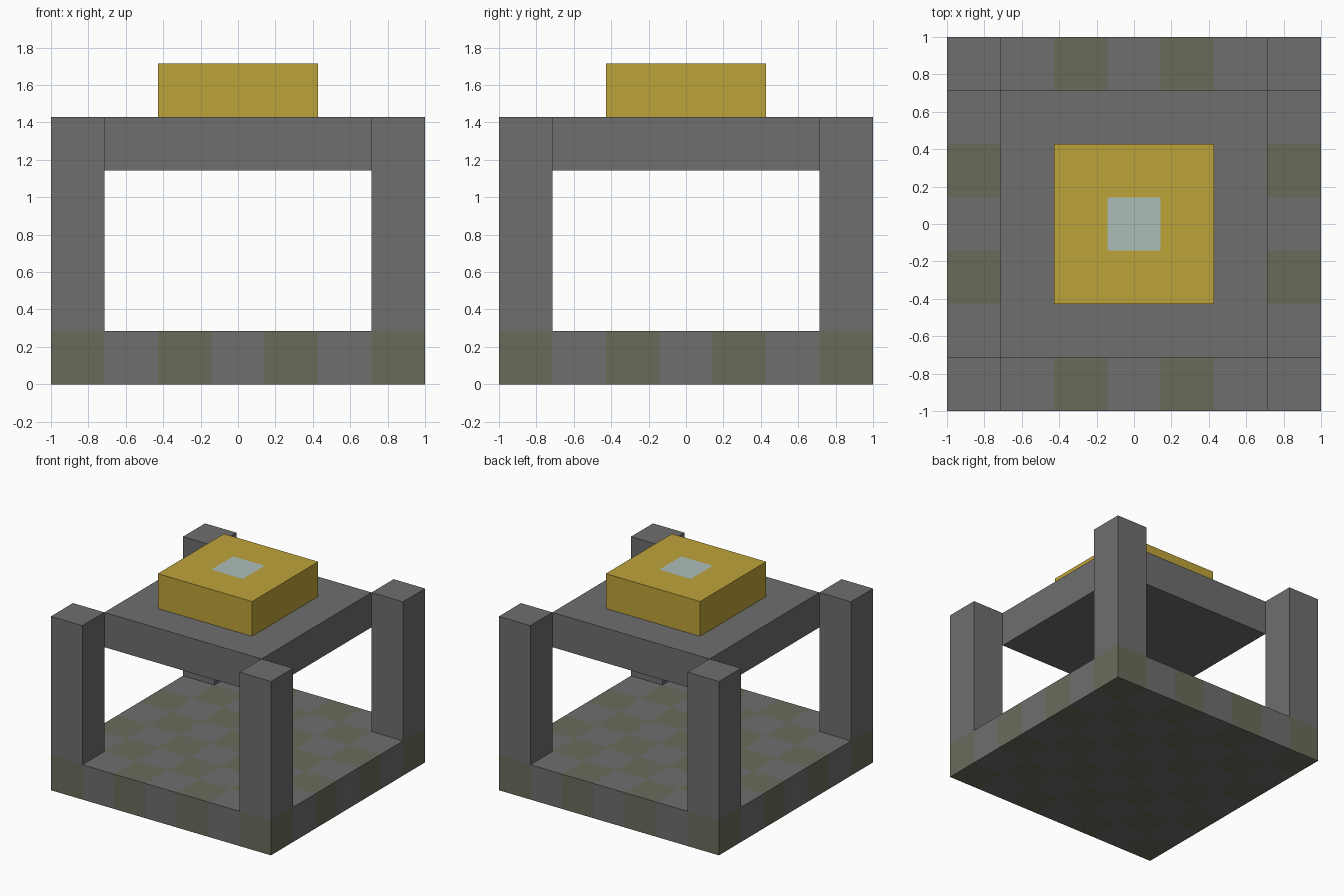
import bpy
import bmesh
from math import floor
from mathutils import Matrix, Vector

if "Cube" in bpy.data.objects:
    bpy.data.objects.remove(bpy.data.objects["Cube"], do_unlink=True)

U = 2 / 7  # one block of the model


def material(name, r, g, b):
    mat = bpy.data.materials.new(name)
    mat.use_nodes = True
    mat.diffuse_color = (r, g, b, 1)
    mat.node_tree.nodes["Principled BSDF"].inputs["Base Color"].default_value = (r, g, b, 1)
    return mat


stone = material("grey stone", 0.156, 0.156, 0.156)
moss = material("mossy stone", 0.138, 0.150, 0.102)
gold = material("gold", 0.515, 0.366, 0.041)
crystal = material("pale blue crystal", 0.413, 0.515, 0.485)


def slab(name, cells, height, bottom, mats, centre=(0, 0), rule=None):
    """Square box; with a rule its faces are cut into block cells and coloured by cell."""
    bm = bmesh.new()
    size = cells * U
    place = Matrix.Translation((*centre, bottom + height / 2)) @ Matrix.Diagonal((size, size, height, 1))
    bmesh.ops.create_cube(bm, size=1, matrix=place)
    if rule:
        for axis in (Vector((1, 0, 0)), Vector((0, 1, 0))):
            for k in range(1, cells):
                bmesh.ops.bisect_plane(bm, geom=bm.verts[:] + bm.edges[:] + bm.faces[:],
                                       plane_co=axis * (k * U - size / 2), plane_no=axis)
        bm.normal_update()
        for face in bm.faces:
            inside = face.calc_center_median() - face.normal * U / 2
            i, j = (floor((c + size / 2) / U) for c in inside.xy)
            face.material_index = rule(i, j, face.normal)
    mesh = bpy.data.meshes.new(name)
    bm.to_mesh(mesh)
    bm.free()
    for mat in mats:
        mesh.materials.append(mat)
    obj = bpy.data.objects.new(name, mesh)
    bpy.context.collection.objects.link(obj)
    return obj


# Chequered floor
slab("base", 7, U, 0, [stone, moss], rule=lambda i, j, n: int((i + j) % 2 == 0))

# Corner pillars
for side, sx in (("right", -1), ("left", 1)):
    for end, sy in (("front", -1), ("back", 1)):
        slab(f"{end}_{side}_pillar", 1, 4 * U, U, [stone], centre=(sx * 3 * U, sy * 3 * U))

# Raised roof between the pillars
slab("roof", 5, U, 4 * U, [stone])

# Gold cap with a crystal in the middle of its top
slab("cap", 3, U, 5 * U, [gold, crystal],
     rule=lambda i, j, n: int(i == 1 and j == 1 and n.z > 0.5))
